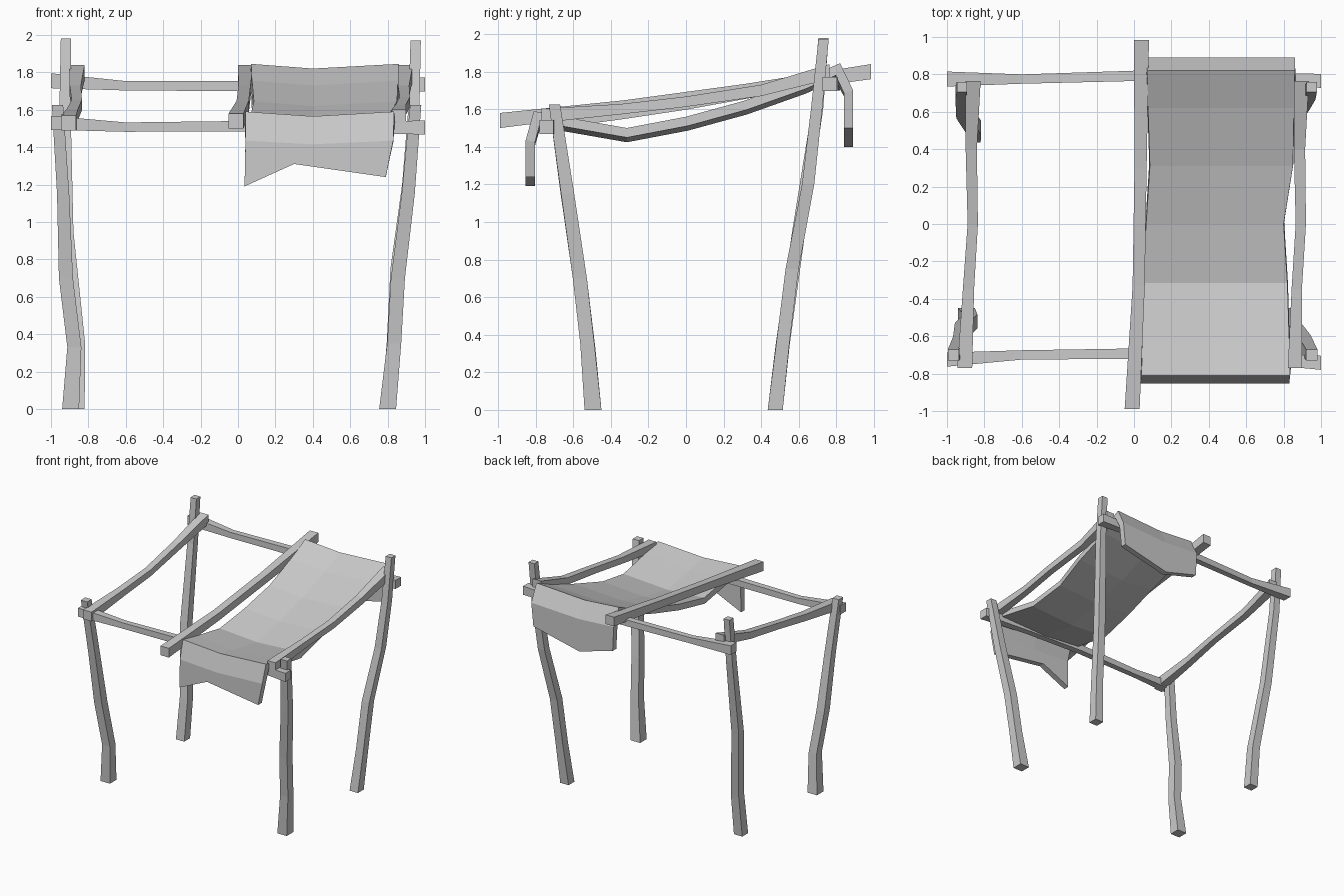
import bpy, bmesh
from mathutils import Vector


def pole(name, axis, pts):
    """Square-section bent pole; pts are (x, y, z, width), sections cut square to the main axis."""
    u, v = {'x': ((0, 1, 0), (0, 0, 1)),
            'y': ((0, 0, 1), (1, 0, 0)),
            'z': ((1, 0, 0), (0, 1, 0))}[axis]
    u, v = Vector(u), Vector(v)
    bm = bmesh.new()
    rings = []
    for x, y, z, w in pts:
        c = Vector((x, y, z))
        rings.append([bm.verts.new(c + (u * a + v * b) * w / 2)
                      for a, b in ((-1, -1), (1, -1), (1, 1), (-1, 1))])
    for r, s in zip(rings, rings[1:]):
        for i in range(4):
            j = (i + 1) % 4
            bm.faces.new((r[i], r[j], s[j], s[i]))
    bm.faces.new(rings[0][::-1])
    bm.faces.new(rings[-1])
    finish(name, bm)


def finish(name, bm):
    bmesh.ops.recalc_face_normals(bm, faces=bm.faces)
    me = bpy.data.meshes.new(name)
    bm.to_mesh(me)
    bm.free()
    ob = bpy.data.objects.new(name, me)
    bpy.context.collection.objects.link(ob)
    return ob


# Four leaning posts
pole("front_left_post", 'z', [(-.895, -.495, 0, .09), (-.875, -.52, .33, .075), (-.92, -.565, .7, .075),
                              (-.935, -.635, 1.15, .065), (-.965, -.70, 1.625, .06)])
pole("back_left_post", 'z', [(-.86, .475, 0, .08), (-.855, .515, .35, .075), (-.915, .60, .95, .07),
                             (-.925, .70, 1.6, .06), (-.92, .732, 1.98, .055)])
pole("front_right_post", 'z', [(.80, -.495, 0, .09), (.835, -.525, .35, .075), (.855, -.565, .7, .075),
                               (.91, -.63, 1.15, .07), (.95, -.70, 1.625, .06)])
pole("back_right_post", 'z', [(.805, .475, 0, .08), (.83, .515, .35, .07), (.85, .565, .75, .07),
                              (.91, .65, 1.2, .065), (.94, .695, 1.6, .06), (.95, .732, 1.97, .055)])

# Cross beams along x
pole("front_beam", 'x', [(-1, -.725, 1.53, .075), (-.6, -.70, 1.507, .05), (0, -.693, 1.512, .055),
                         (.55, -.71, 1.505, .055), (1, -.742, 1.505, .075)])
pole("back_beam", 'x', [(-1, .775, 1.755, .08), (-.6, .775, 1.728, .05), (0, .792, 1.727, .055),
                        (.55, .785, 1.73, .055), (1, .765, 1.735, .075)])

# Rafters along y
pole("left_rafter", 'y', [(-.905, -.77, 1.53, .08), (-.885, -.35, 1.575, .06), (-.862, 0, 1.625, .055),
                          (-.87, .4, 1.70, .06), (-.86, .765, 1.80, .08)])
pole("middle_rafter", 'y', [(-.01, -.99, 1.54, .08), (.025, -.33, 1.615, .065), (.035, .3, 1.70, .065),
                            (.04, .985, 1.80, .08)])
pole("right_rafter", 'y', [(.86, -.77, 1.565, .075), (.87, -.35, 1.60, .055), (.892, 0, 1.64, .055),
                           (.885, .4, 1.70, .06), (.895, .765, 1.80, .08)])

# Draped cloth: rows of (y, left x, right x, left z, middle z, right z)
rows = [(.89, .08, .84, 1.49, 1.40, 1.50), (.89, .07, .86, 1.70, 1.68, 1.70),
        (.82, .07, .86, 1.845, 1.82, 1.845), (.62, .075, .855, 1.755, 1.73, 1.755),
        (.31, .085, .85, 1.645, 1.62, 1.645), (0, .065, .80, 1.56, 1.535, 1.56),
        (-.315, .045, .82, 1.50, 1.475, 1.50), (-.63, .045, .83, 1.555, 1.53, 1.555),
        (-.81, .04, .835, 1.59, 1.565, 1.59), (-.853, .04, .83, 1.435, 1.415, 1.435),
        (-.853, .035, .79, 1.19, 1.31, 1.24)]
bm = bmesh.new()
grid = []
for y, xl, xr, zl, zm, zr in rows:
    xm = .3 if zm > zl else .4
    grid.append([bm.verts.new(p) for p in ((xl, y, zl), (xm, y, zm), (xr, y, zr))])
for r, s in zip(grid, grid[1:]):
    for i in range(2):
        bm.faces.new((r[i], s[i], s[i + 1], r[i + 1]))
bm.normal_update()
if sum(f.normal.z for f in bm.faces) < 0:
    bmesh.ops.reverse_faces(bm, faces=bm.faces)
me = bpy.data.meshes.new("cloth_cover")
bm.to_mesh(me)
bm.free()
cloth = bpy.data.objects.new("cloth_cover", me)
bpy.context.collection.objects.link(cloth)
mod = cloth.modifiers.new("thickness", 'SOLIDIFY')
mod.thickness = .05
mod.offset = -1
mod.use_even_offset = True
